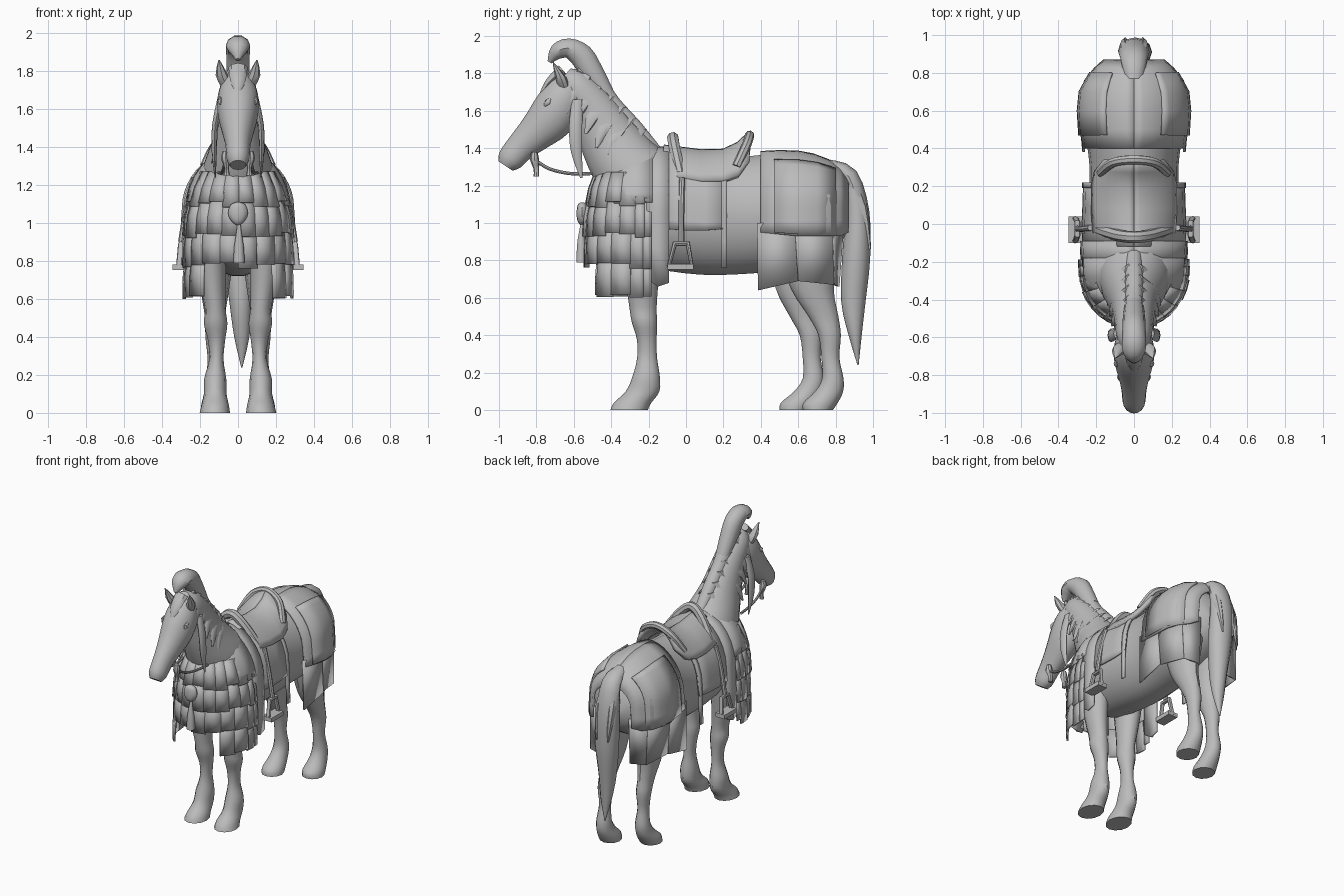
import bpy, bmesh, math, random
from mathutils import Vector

random.seed(4)
grey = bpy.data.materials.new("plain_grey")
grey.diffuse_color = (0.5, 0.5, 0.5, 1)
PEAK = 1.18  # narrows the back towards the spine


def finish(ob, angle=40):
    ob.data.materials.append(grey)
    bpy.ops.object.select_all(action='DESELECT')
    ob.select_set(True)
    bpy.context.view_layer.objects.active = ob
    bpy.ops.object.shade_smooth_by_angle(angle=math.radians(angle))
    return ob


def mesh(name, verts, faces, thick=0, angle=40):
    me = bpy.data.meshes.new(name)
    me.from_pydata([tuple(v) for v in verts], [], faces)
    bm = bmesh.new()
    bm.from_mesh(me)
    bmesh.ops.recalc_face_normals(bm, faces=bm.faces)
    bm.to_mesh(me)
    bm.free()
    ob = bpy.data.objects.new(name, me)
    bpy.context.collection.objects.link(ob)
    if thick:
        m = ob.modifiers.new("thickness", 'SOLIDIFY')
        m.thickness, m.offset = thick, 0
    return finish(ob, angle)


def spline(pts, sub):
    out = []
    for i in range(len(pts) - 1):
        p = [pts[max(0, min(len(pts) - 1, i + k))] for k in (-1, 0, 1, 2)]
        for s in range(sub):
            t = s / sub
            out.append([0.5 * (2 * b + (c - a) * t + (2 * a - 5 * b + 4 * c - d) * t * t
                               + (3 * b - a - 3 * c + d) * t ** 3) for a, b, c, d in zip(*p)])
    return out + [list(pts[-1])]


def loft(name, secs, n=14, sub=3, level=False, peak=1):
    """Sections are x, y, z, half width along x, half depth across the path."""
    s = spline(secs, sub)
    verts, faces = [], []
    for i, (x, y, z, rx, rt) in enumerate(s):
        a, b = s[max(i - 1, 0)], s[min(i + 1, len(s) - 1)]
        nv = Vector((0, -(b[2] - a[2]), b[1] - a[1]))
        nv = Vector((0, 1, 0)) if level or nv.length < 1e-5 else nv.normalized()
        for k in range(n):
            c, d = math.cos(2 * math.pi * k / n), math.sin(2 * math.pi * k / n)
            if d > 0:
                c = math.copysign(abs(c) ** peak, c)
            verts.append(Vector((x + max(rx, .002) * c, y, z)) + nv * max(rt, .002) * d)
    for i in range(len(s) - 1):
        for k in range(n):
            j = (k + 1) % n
            faces.append((i * n + k, i * n + j, (i + 1) * n + j, (i + 1) * n + k))
    faces += [tuple(range(n)), tuple(range((len(s) - 1) * n, len(s) * n))]
    return mesh(name, verts, faces)


def tube(name, pts, r, cyclic=False):
    cu = bpy.data.curves.new(name, 'CURVE')
    cu.dimensions, cu.bevel_depth, cu.bevel_resolution, cu.use_fill_caps = '3D', r, 2, True
    sp = cu.splines.new('POLY')
    path = pts if cyclic else spline(pts, 4)
    sp.points.add(len(path) - 1)
    for p, q in zip(sp.points, path):
        p.co = (*q, 1)
    sp.use_cyclic_u = cyclic
    tmp = bpy.data.objects.new(name, cu)
    bpy.context.collection.objects.link(tmp)
    me = bpy.data.meshes.new_from_object(tmp.evaluated_get(bpy.context.evaluated_depsgraph_get()))
    bpy.data.objects.remove(tmp)
    ob = bpy.data.objects.new(name, me)
    bpy.context.collection.objects.link(ob)
    return finish(ob)


def drape(name, stations, a0=0, a1=90, thick=.015):
    """Cloth over the back: stations are y, centre z, rx, rz, hem z (or None)."""
    rows = []
    for y, zc, rx, rz, hem in stations:
        half = [(rx * math.sin(a) ** PEAK, zc + rz * math.cos(a))
                for a in [math.radians(a0 + (a1 - a0) * k / 7) for k in range(8)]]
        if hem:
            half += [(rx + .005, (zc + hem) / 2), (rx + .008, hem)]
        rows.append([(x, y, z) for x, z in half])
    m = len(rows[0])
    for s in (1, -1):
        faces = [(i * m + k, i * m + k + 1, (i + 1) * m + k + 1, (i + 1) * m + k)
                 for i in range(len(rows) - 1) for k in range(m - 1)]
        mesh(name, [(s * x, y, z) for r in rows for x, y, z in r], faces, thick)


def plate(name, a, b, c, d):
    for s in (1, -1):
        mesh(name, [(s * p[0], p[1], p[2]) for p in (a, b, c, d)], [(0, 1, 2, 3)], .012)


# Torso
loft("body", [(0, -.47, 1.08, .10, .12), (0, -.40, 1.07, .19, .24), (0, -.28, 1.08, .24, .305),
              (0, -.1, 1.065, .25, .32), (0, .1, 1.035, .245, .315), (0, .3, 1.04, .235, .315),
              (0, .5, 1.06, .26, .315), (0, .65, 1.08, .265, .285), (0, .78, 1.1, .2, .215),
              (0, .85, 1.12, .08, .1)], 22, peak=PEAK)
# Neck and head
loft("neck", [(0, -.15, 1.15, .2, .22), (0, -.29, 1.27, .19, .2), (0, -.41, 1.45, .13, .165),
              (0, -.5, 1.62, .105, .12), (0, -.6, 1.74, .09, .095), (0, -.65, 1.79, .05, .05)], 18)
loft("head", [(0, -.6, 1.78, .05, .05), (0, -.62, 1.74, .085, .09), (0, -.66, 1.66, .108, .12),
              (0, -.72, 1.565, .105, .125), (0, -.805, 1.48, .083, .1), (0, -.88, 1.41, .066, .08),
              (0, -.94, 1.34, .06, .07), (0, -.965, 1.305, .042, .045)], 16)
for s in (1, -1):
    loft("ear", [(s * .06, -.65, 1.72, .03, .03), (s * .085, -.67, 1.78, .033, .03),
                 (s * .1, -.71, 1.86, .003, .003)], 8, 2, True)
    loft("eye", [(s * .094, -.725, 1.665, .004, .004), (s * .094, -.74, 1.645, .014, .018),
                 (s * .092, -.755, 1.625, .004, .004)], 8, 2)
    # Bit and reins
    loft("bit_tassel", [(s * .065, -.81, 1.38, .015, .015), (s * .065, -.81, 1.34, .025, .025),
                        (s * .06, -.8, 1.29, .012, .015), (s * .06, -.8, 1.25, .018, .015)], 8, 2, True)
    tube("rein", [(s * .065, -.81, 1.34), (s * .075, -.73, 1.29), (s * .085, -.62, 1.265),
                  (s * .1, -.5, 1.265)], .009)

# Mane: crest, tied plume and loose locks
loft("mane_crest", [(0, -.16, 1.39, .04, .03), (0, -.27, 1.52, .045, .035), (0, -.38, 1.64, .045, .035),
                    (0, -.46, 1.74, .05, .04), (0, -.58, 1.82, .045, .03)], 10)
loft("mane_plume", [(0, -.43, 1.69, .05, .05), (0, -.505, 1.81, .06, .065), (0, -.56, 1.895, .062, .068),
                    (0, -.63, 1.935, .064, .055), (0, -.69, 1.915, .055, .045), (0, -.73, 1.86, .012, .012)], 10)
loft("forelock", [(0, -.66, 1.82, .05, .03), (0, -.735, 1.75, .04, .02), (0, -.79, 1.66, .005, .005)], 8)
for s in (1, -1):
    for i in range(6):
        y, z, w = -.26 - .055 * i, 1.5 + .06 * i, .15 - .011 * i
        d = random.uniform(.19, .26)
        loft("mane_lock", [(s * .03, y, z, .02, .05), (s * w * .8, y - .06, z - d * .45, .018, .045),
                           (s * w, y - .11, z - d, .004, .008)], 8, 3, True)
    loft("cheek_lock", [(s * .09, -.58, 1.66, .018, .03), (s * .12, -.59, 1.52, .016, .035),
                        (s * .125, -.585, 1.38, .014, .03), (s * .12, -.56, 1.24, .003, .006)], 8, 3, True)

# Legs
for s in (1, -1):
    loft("front_leg", [(s * x, y, z, rx, ry) for z, y, x, rx, ry in (
        (.95, -.24, .15, .09, .13), (.7, -.235, .135, .07, .09), (.55, -.23, .12, .055, .073),
        (.47, -.222, .118, .062, .068), (.38, -.21, .113, .045, .053), (.28, -.208, .114, .038, .053),
        (.18, -.213, .12, .058, .073), (.1, -.232, .12, .06, .09), (.04, -.285, .12, .072, .1),
        (0, -.305, .122, .08, .1))], 12, 3, True)
    # The left hind leg stands a little further forward
    hind = [(1.05, .64, .11, .17), (.85, .66, .1, .16), (.65, .675, .075, .115), (.5, .735, .052, .08),
            (.4, .768, .05, .06), (.28, .772, .038, .048), (.17, .785, .05, .057), (.1, .765, .058, .075),
            (.04, .72, .072, .092), (0, .705, .075, .08)]
    loft("hind_leg", [(s * .122, y if s > 0 else y - .1 * min(1, (1.05 - z) / .5) - .025 * max(0, 1 - z / .2),
                       z, rx, ry) for z, y, rx, ry in hind], 12, 3, True)

# Tail
loft("tail", [(0, .76, 1.3, .05, .04), (0, .87, 1.25, .07, .05), (0, .915, 1.06, .085, .065),
              (.01, .91, .82, .085, .075), (.015, .895, .58, .06, .065), (.02, .905, .4, .04, .035),
              (.02, .92, .24, .003, .003)], 12)
for s in (1, -1):
    loft("tail_lock", [(s * .03, .87, 1.24, .03, .03), (s * .05, .935, 1.08, .03, .035),
                       (s * .045, .98, .86, .004, .01)], 8)

# Rear cloth, its upper layer and hanging skirts
drape("rear_cloth", [(.4, 1.05, .258, .328, .95), (.5, 1.07, .272, .313, .94), (.6, 1.08, .28, .3, .93),
                     (.68, 1.085, .276, .28, .93), (.76, 1.09, .248, .245, .93), (.82, 1.1, .2, .195, .93),
                     (.865, 1.1, .15, .13, .95)])
drape("rear_cloth_layer", [(.47, 1.07, .28, .325, .95), (.6, 1.08, .288, .31, .94),
                           (.7, 1.085, .278, .287, .94), (.8, 1.1, .223, .232, .94)], 35)
plate("rear_skirt_front", (.265, .38, 1.0), (.275, .58, 1.0), (.275, .6, .69), (.27, .385, .64))
plate("rear_skirt_back", (.275, .58, 1.0), (.235, .78, 1.0), (.225, .79, .67), (.265, .6, .69))
plate("rear_skirt_end", (.235, .78, 1.0), (.12, .84, 1.0), (.11, .815, .66), (.225, .79, .67))

# Saddle blanket, shoulder cloth and girth panels
drape("saddle_blanket", [(-.12, 1.07, .26, .333, .97), (0, 1.06, .262, .33, .96),
                         (.1, 1.045, .258, .328, .96), (.22, 1.045, .254, .33, .97)])
drape("shoulder_cloth", [(-.18, 1.08, .268, .325, None), (-.28, 1.085, .262, .318, None),
                         (-.37, 1.08, .235, .275, None), (-.44, 1.08, .18, .2, None)], 25, 85)
drape("girth_panel", [(-.21, 1.07, .266, .33, .7), (-.15, 1.07, .27, .333, .66), (-.09, 1.07, .268, .333, .68)])
drape("rear_strap", [(.19, 1.045, .26, .338, .76), (.22, 1.045, .26, .338, .76)])

# Saddle
drape("saddle_seat", [(-.12, 1.11, .2, .295, None), (-.04, 1.1, .24, .295, None), (.08, 1.08, .25, .3, None),
                      (.2, 1.08, .25, .303, None), (.28, 1.1, .23, .32, None), (.34, 1.2, .17, .275, None)],
      0, 62, .03)
for name, r, pts in (("pommel", .032, ((.18, -.03, 1.26), (.085, -.06, 1.395))),
                     ("cantle", .025, ((.175, .27, 1.3), (.11, .325, 1.42)))):
    mid = (0, -.07, 1.455) if name == "pommel" else (0, .34, 1.47)
    tube(name, [*pts, mid, *[(-x, y, z) for x, y, z in reversed(pts)]], r)

# Stirrups
for s in (1, -1):
    tube("stirrup_strap", [(s * .23, -.02, 1.24), (s * .27, -.025, 1.08), (s * .3, -.025, .9)], .016)
    tube("stirrup_frame", [(s * .3, -.06, .89), (s * .31, -.09, .775), (s * .31, .03, .775),
                           (s * .3, .01, .89)], .016, True)
    bpy.ops.mesh.primitive_cube_add(size=1, location=(s * .308, -.03, .767))
    ob = bpy.context.object
    ob.name, ob.scale = "stirrup_tread", (.075, .14, .03)
    finish(ob)


# Chest armour: overlapping tiers of plates round the front
def chest(t, z, out):
    w = .72 + (1.27 - z) * 1.5 if z > 1.15 else min(1, .9 + (1.15 - z) * .67)
    u = min(abs(t) / .75, 1) * math.pi / 2
    x = math.copysign((.272 + out) * w * math.sin(u), t)
    return x, -.25 - (.28 + out) * math.cos(u) * min(1, .35 + w * .65) + max(0, abs(t) - .75) * .25, z


for name, z1, z0, gap, n in (("chest_tier_top", 1.27, 1.1, 0, 14), ("chest_tier_middle", 1.13, .94, 0, 14),
                             ("chest_tier_low", .98, .77, 0, 12), ("chest_skirt", .82, .62, .3, 12)):
    verts, faces = [], []
    for i in range(n):
        ta, tb = -1 + 2 * i / n, -1 + 2 * (i + 1.06) / n
        if abs(ta + tb) / 2 < gap:
            continue
        o, lift = random.uniform(0, .008), random.uniform(-.02, .02)
        b = len(verts)
        for k in range(3):
            t = ta + (tb - ta) * k / 2
            verts += [chest(t, z1, o), chest(t, (z0 + z1) / 2, o + .01), chest(t, z0 + lift, o + .012)]
        faces += [(b + 3 * k + j, b + 3 * k + 3 + j, b + 3 * k + 4 + j, b + 3 * k + 1 + j)
                  for k in range(2) for j in range(2)]
    mesh(name, verts, faces, .012, 30)

# Chest ornament and tassel
loft("chest_ornament", [(0, -.555, 1.11, .01, .01), (0, -.555, 1.095, .04, .025), (0, -.555, 1.05, .052, .03),
                        (0, -.555, 1.01, .035, .025), (0, -.555, .99, .01, .01)], 12, 3, True)
loft("chest_tassel", [(.005, -.555, 1.0, .008, .008), (.005, -.56, .94, .015, .015), (.005, -.56, .88, .025, .024),
                      (.005, -.56, .79, .03, .028)], 10, 2, True)
